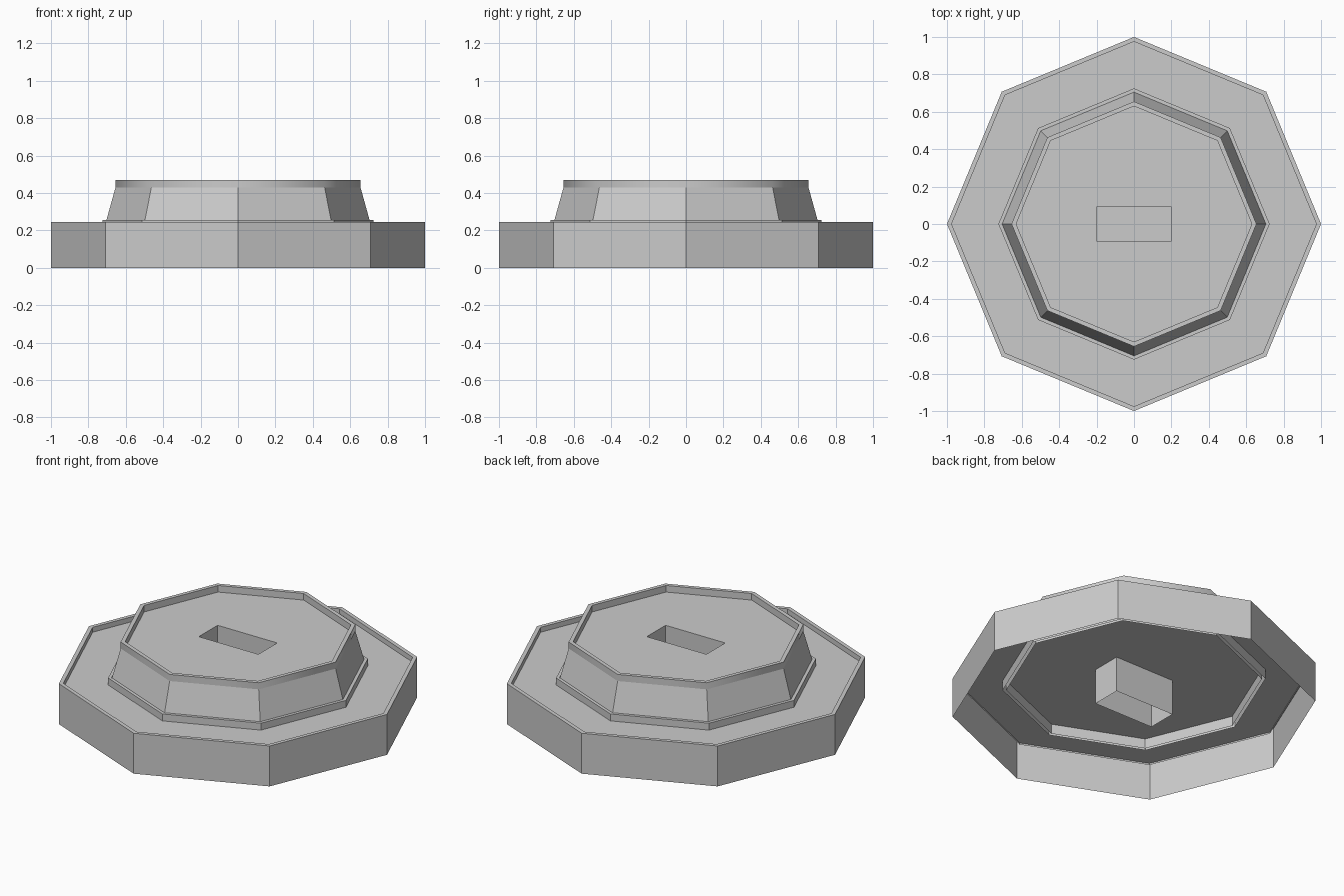
import bpy, bmesh
from math import cos, sin, pi

if "Cube" in bpy.data.objects:
    bpy.data.objects.remove(bpy.data.objects["Cube"])

SIDES = 8


def ring_part(name, profile, smooth=False):
    """Sweep an open (radius, z) profile around an octagon."""
    bm = bmesh.new()
    rings = [[bm.verts.new((r * cos(2 * pi * i / SIDES), r * sin(2 * pi * i / SIDES), z))
              for i in range(SIDES)] for r, z in profile]
    for a, b in zip(rings, rings[1:]):
        for i in range(SIDES):
            j = (i + 1) % SIDES
            f = bm.faces.new((a[i], a[j], b[j], b[i]))
            f.smooth = smooth
    return finish(name, bm)


def finish(name, bm):
    mesh = bpy.data.meshes.new(name)
    bm.to_mesh(mesh)
    bm.free()
    obj = bpy.data.objects.new(name, mesh)
    bpy.context.collection.objects.link(obj)
    return obj


# Outer basin wall with a thin raised rim
ring_part("basin_wall", [(1, 0), (1, 0.245), (0.975, 0.245), (0.975, 0.205)])

# Thin floor across the whole basin
bm = bmesh.new()
bmesh.ops.create_circle(bm, cap_ends=True, segments=SIDES, radius=0.98)
bmesh.ops.translate(bm, verts=bm.verts, vec=(0, 0, 0.215))
finish("basin_floor", bm)

# Step around the pedestal, its skirt passing below the floor
ring_part("pedestal_step", [(0.725, 0.155), (0.725, 0.257), (0.705, 0.257)])

# Sloped pedestal sides
ring_part("pedestal_side", [(0.705, 0.155), (0.705, 0.25), (0.655, 0.43)])

# Upper lip: smooth outer band, flat top and inner wall
ring_part("upper_lip_band", [(0.655, 0.43), (0.655, 0.47)], smooth=True)
ring_part("upper_lip_inside", [(0.655, 0.47), (0.63, 0.47), (0.63, 0.43)])

# Pedestal top: octagon pierced by a rectangular slot
HX, HY, TOP = 0.2, 0.09, 0.43
corners = [(HX, HY), (-HX, HY), (-HX, -HY), (HX, -HY)]
bm = bmesh.new()
outer = [bm.verts.new((0.63 * cos(2 * pi * i / SIDES), 0.63 * sin(2 * pi * i / SIDES), TOP))
         for i in range(SIDES)]
inner = [bm.verts.new((x, y, TOP)) for x, y in corners]
for k in range(4):
    a, b, c = (outer[(2 * k + 1 + n) % SIDES] for n in range(3))
    bm.faces.new((a, b, inner[k]))
    bm.faces.new((b, c, inner[(k + 1) % 4], inner[k]))
finish("pedestal_top", bm)

# Slot walls running down to the ground
bm = bmesh.new()
lo = [bm.verts.new((x, y, 0)) for x, y in corners]
hi = [bm.verts.new((x, y, TOP)) for x, y in corners]
for i in range(4):
    j = (i + 1) % 4
    bm.faces.new((lo[i], hi[i], hi[j], lo[j]))
finish("slot_walls", bm)
